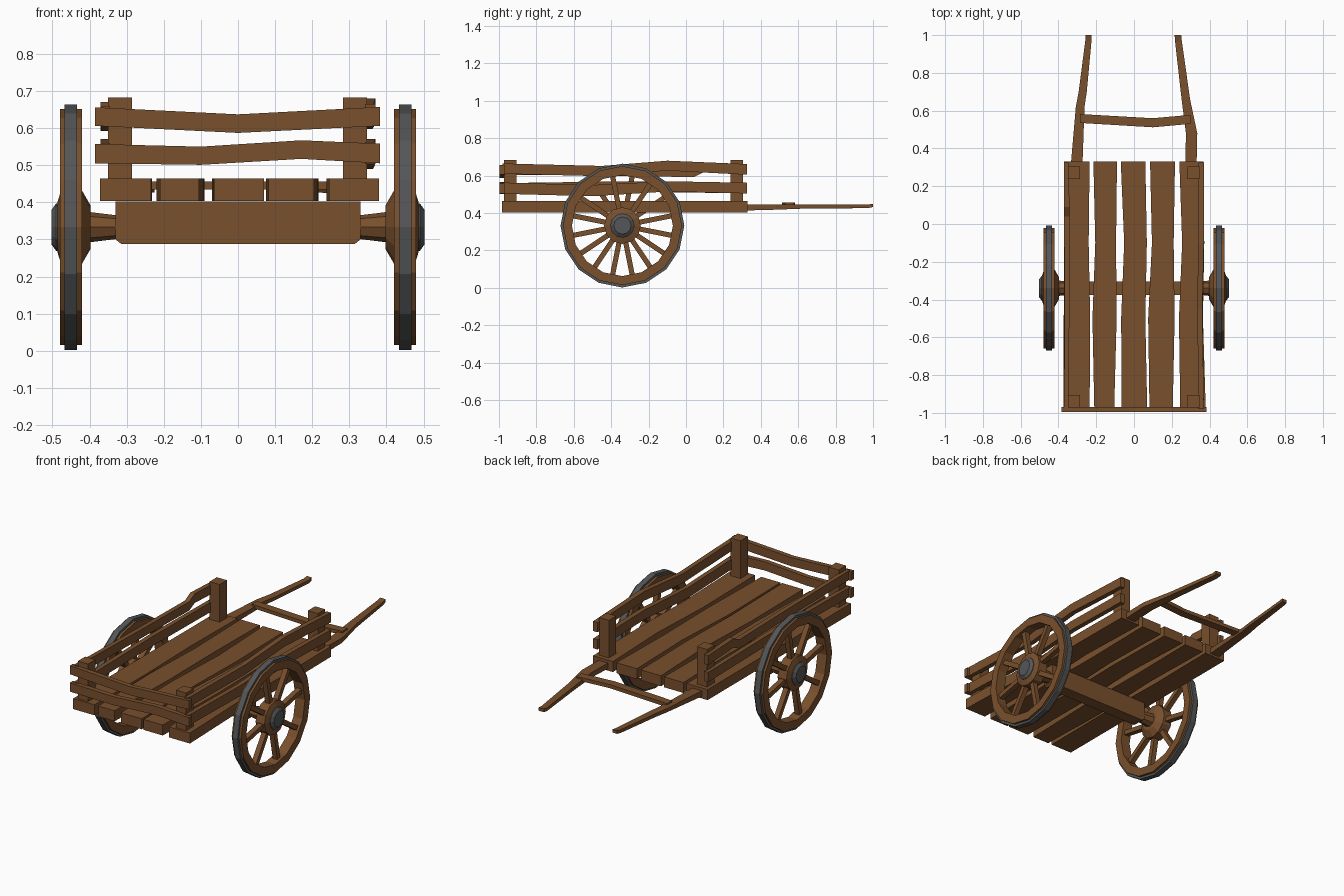
import bpy, bmesh, math
from mathutils import Matrix, Vector

if "Cube" in bpy.data.objects:
    bpy.data.objects.remove(bpy.data.objects["Cube"])


def material(name, rgb):
    m = bpy.data.materials.new(name)
    m.diffuse_color = (*rgb, 1)
    m.use_nodes = True
    m.node_tree.nodes["Principled BSDF"].inputs["Base Color"].default_value = m.diffuse_color
    return m


WOOD = material("brown wood", (0.19, 0.08, 0.026))
IRON = material("grey iron", (0.09, 0.092, 0.095))


def finish(bm, name, mat):
    bmesh.ops.recalc_face_normals(bm, faces=bm.faces)
    me = bpy.data.meshes.new(name)
    bm.to_mesh(me)
    bm.free()
    me.materials.append(mat)
    ob = bpy.data.objects.new(name, me)
    bpy.context.collection.objects.link(ob)
    return ob


def bar(name, axis, stations, mat=WOOD):
    """Crooked board: stations are (t, a0, a1, z0, z1) along x or y."""
    bm = bmesh.new()
    rings = []
    for t, a0, a1, z0, z1 in stations:
        ring = [(a0, z0), (a1, z0), (a1, z1), (a0, z1)]
        rings.append([bm.verts.new((t, a, z) if axis == "x" else (a, t, z)) for a, z in ring])
    for p, q in zip(rings, rings[1:]):
        for i in range(4):
            j = (i + 1) % 4
            bm.faces.new((p[i], p[j], q[j], q[i]))
    bm.faces.new(rings[0])
    bm.faces.new(rings[-1])
    return finish(bm, name, mat)


AY, AZ = -0.34, 0.333   # axle centre


def lathe(name, side, profile, n, mat, closed=False):
    """Spin a (x, radius) profile round the axle; closed makes a ring."""
    bm = bmesh.new()
    rings = []
    for x, r in profile:
        rings.append([bm.verts.new((side * x, AY + r * math.sin(k * math.tau / n),
                                    AZ - r * math.cos(k * math.tau / n))) for k in range(n)])
    pairs = list(zip(rings, rings[1:]))
    if closed:
        pairs.append((rings[-1], rings[0]))
    else:
        bm.faces.new(rings[0])
        bm.faces.new(rings[-1])
    for p, q in pairs:
        for i in range(n):
            j = (i + 1) % n
            bm.faces.new((p[i], p[j], q[j], q[i]))
    return finish(bm, name, mat)


# wheels
for side, tag in ((1, "right"), (-1, "left")):
    lathe(tag + "_wheel_rim", side, [(.42, .27), (.42, .318), (.48, .318), (.48, .27)], 16, WOOD, True)
    lathe(tag + "_iron_tyre", side, [(.434, .31), (.434, .331), (.467, .331), (.467, .31)], 16, IRON, True)
    lathe(tag + "_hub", side, [(.397, .058), (.42, .098), (.477, .098), (.487, .066)], 12, WOOD)
    lathe(tag + "_hub_cap", side, [(.475, .066), (.49, .064), (.503, .046)], 12, IRON)
    lathe(tag + "_axle_stub", side, [(.32, .031), (.41, .042)], 8, WOOD)
    bm = bmesh.new()
    for k in range(8):
        a = math.radians(11.25 + 45 * k) * side
        rot = Matrix.Rotation(a, 4, "X")
        if side < 0:
            rot = Matrix.Rotation(a + math.pi, 4, "X")
        m = (Matrix.Translation((side * .45, AY, AZ)) @ rot @ Matrix.Translation((0, .18, 0))
             @ Matrix.Diagonal((.03, .20, .027, 1)))
        bmesh.ops.create_cube(bm, size=1, matrix=m)
    finish(bm, tag + "_spokes", WOOD)

# axle beam, with slightly cut lower corners
bar("axle_beam", "x", [(-.33, -.375, -.305, .30, .402), (-.315, -.375, -.305, .288, .402),
                       (.315, -.375, -.305, .288, .402), (.33, -.375, -.305, .30, .402)])

# bed planks: edges at front, middle and back
planks = [
    [(-.372, -.235), (-.372, -.232), (-.37, -.24), (-.37, -.235)],
    [(-.21, -.105), (-.22, -.092), (-.205, -.095), (-.215, -.09)],
    [(-.065, .07), (-.068, .06), (-.052, .068), (-.07, .06)],
    [(.082, .205), (.075, .215), (.095, .21), (.085, .217)],
    [(.245, .38), (.238, .365), (.255, .372), (.24, .368)],
]
for i, edges in enumerate(planks):
    bar(f"bed_plank_{i + 1}", "y", [(y, a, b, .403, .464)
                                    for y, (a, b) in zip((-.985, -.5, -.1, .33), edges)])

# corner posts
for x0, x1, tag in ((-.35, -.285, "left"), (.283, .347, "right")):
    for y0, y1, end in ((-.972, -.905, "front"), (.238, .305, "back")):
        bar(f"{tag}_{end}_post", "y", [(y0, x0, x1, .45, .683), (y1, x0, x1, .45, .683)])

# side rails: (y, inner x, outer x, bottom z, top z)
bar("right_upper_rail", "y", [(-.98, .342, .37, .61, .665), (-.45, .335, .362, .597, .652),
                              (-.1, .34, .37, .627, .68), (.325, .342, .37, .605, .662)])
bar("right_lower_rail", "y", [(-.98, .342, .37, .503, .563), (-.5, .338, .364, .49, .55),
                              (-.1, .342, .37, .515, .57), (.325, .342, .37, .505, .562)])
bar("left_upper_rail", "y", [(-.98, -.37, -.345, .605, .66), (-.4, -.368, -.342, .60, .65),
                             (.04, -.37, -.342, .592, .643), (.09, -.37, -.342, .617, .67),
                             (.325, -.37, -.345, .605, .66)])
bar("left_lower_rail", "y", [(-.98, -.37, -.345, .505, .56), (-.3, -.37, -.342, .515, .57),
                             (.325, -.37, -.345, .505, .562)])

# front rails
F = (-.996, -.968)
bar("front_upper_rail", "x", [(-.385, *F, .606, .656), (0, *F, .587, .637), (.383, *F, .606, .657)])
bar("front_lower_rail", "x", [(-.385, *F, .505, .557), (-.1, *F, .501, .55),
                              (.17, *F, .517, .567), (.383, *F, .505, .558)])

# handles and their crossbar
bar("left_handle", "y", [(.25, -.34, -.275, .412, .447), (.62, -.308, -.262, .425, .447),
                         (.70, -.293, -.25, .425, .445), (.97, -.258, -.225, .426, .445),
                         (1.0, -.256, -.226, .432, .45)])
bar("right_handle", "y", [(.25, .27, .33, .412, .447), (.48, .275, .335, .418, .447),
                          (.66, .252, .297, .425, .447), (.97, .217, .253, .426, .445),
                          (1.0, .215, .25, .432, .45)])
bar("handle_crossbar", "x", [(-.285, .535, .582, .435, .456), (.1, .512, .56, .435, .456),
                             (.30, .53, .578, .435, .456)])
